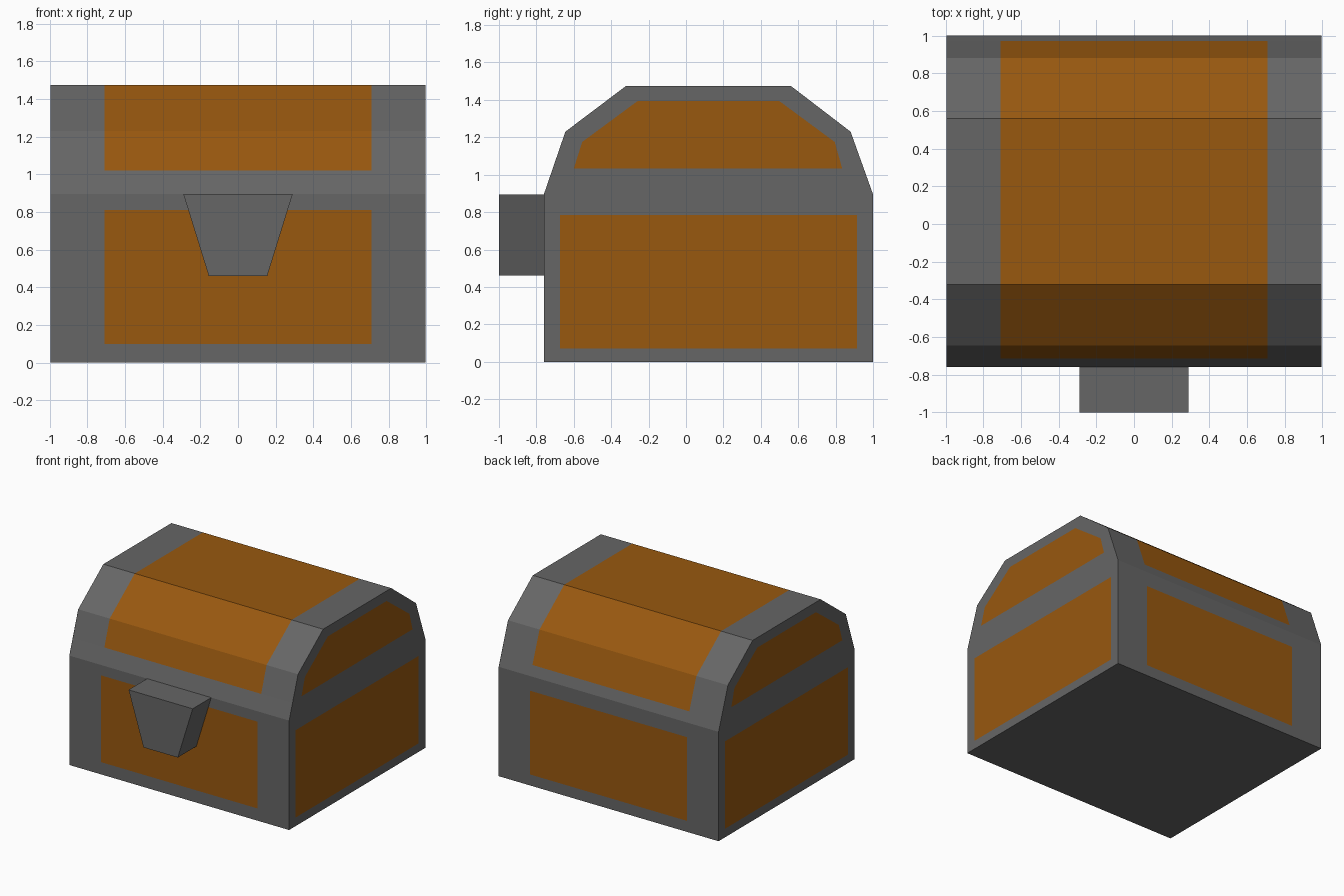
import bpy, bmesh

if "Cube" in bpy.data.objects:
    bpy.data.objects.remove(bpy.data.objects["Cube"])


def material(name, rgb):
    m = bpy.data.materials.new(name)
    m.diffuse_color = (*rgb, 1.0)
    m.use_nodes = True
    m.node_tree.nodes["Principled BSDF"].inputs["Base Color"].default_value = m.diffuse_color
    return m


MATS = [material("dark grey metal", (0.133, 0.133, 0.133)),
        material("brown wood", (0.314, 0.0976, 0.0048))]
W, PX = 0.995, 0.71              # half width of chest, half width of wood panels
FRONT, BACK, SEAM = -0.76, 1.0, 0.895


def finish(name, bm):
    bmesh.ops.remove_doubles(bm, verts=bm.verts, dist=1e-5)
    bmesh.ops.recalc_face_normals(bm, faces=bm.faces)
    me = bpy.data.meshes.new(name)
    bm.to_mesh(me)
    bm.free()
    for m in MATS:
        me.materials.append(m)
    ob = bpy.data.objects.new(name, me)
    bpy.context.collection.objects.link(ob)
    return ob


def face(bm, pts, mat=0):
    bm.faces.new([bm.verts.new(p) for p in pts]).material_index = mat


def framed(bm, outer, inner):
    """Metal frame around a flush wood panel with matching corner count."""
    n = len(outer)
    for i in range(n):
        j = (i + 1) % n
        face(bm, (outer[i], outer[j], inner[j], inner[i]))
    face(bm, inner, 1)


def rect(u0, u1, v0, v1):
    return [(u0, v0), (u1, v0), (u1, v1), (u0, v1)]


def on_x(x, pts):
    return [(x, u, v) for u, v in pts]


def on_y(y, pts):
    return [(u, y, v) for u, v in pts]


# Base: four framed walls and a floor
bm = bmesh.new()
for y, z0, z1 in ((FRONT, 0.10, 0.81), (BACK, 0.09, 0.775)):
    framed(bm, on_y(y, rect(-W, W, 0, SEAM)), on_y(y, rect(-PX, PX, z0, z1)))
for x in (-W, W):
    framed(bm, on_x(x, rect(FRONT, BACK, 0, SEAM)),
           on_x(x, rect(-0.675, 0.915, 0.07, 0.785)))
face(bm, [(x, y, 0) for x, y in rect(-W, W, FRONT, BACK)])
finish("chest_base", bm)

# Lid: faceted shell with a wide wood band, plus framed end panels
bm = bmesh.new()
profile = [(FRONT, SEAM), (-0.714, 1.02), (-0.645, 1.23), (-0.32, 1.475),
           (0.56, 1.475), (0.88, 1.23), (0.971, 0.975), (BACK, SEAM)]
columns = [-W, -PX, PX, W]
for r, (a, b) in enumerate(zip(profile, profile[1:])):
    for c, (x0, x1) in enumerate(zip(columns, columns[1:])):
        wood = c == 1 and 0 < r < len(profile) - 2
        face(bm, ((x0, *a), (x1, *a), (x1, *b), (x0, *b)), int(wood))
outline = [p for i, p in enumerate(profile) if i not in (1, 6)]
panel = [(-0.60, 1.033), (-0.555, 1.175), (-0.26, 1.393),
         (0.50, 1.393), (0.795, 1.175), (0.835, 1.033)]
for x in (-W, W):
    framed(bm, on_x(x, outline), on_x(x, panel))
finish("chest_lid", bm)

# Lock: tapered block on the front
bm = bmesh.new()
shape = [(-0.155, 0.46), (0.155, 0.46), (0.29, SEAM), (-0.29, SEAM)]
near, far = on_y(-1.0, shape), on_y(FRONT, shape)
face(bm, near)
face(bm, far)
for i in range(4):
    j = (i + 1) % 4
    face(bm, (near[i], near[j], far[j], far[i]))
finish("lock", bm)

# Open shells: make sure base and lid normals point outwards
for name in ("chest_base", "chest_lid"):
    me = bpy.data.objects[name].data
    bm = bmesh.new()
    bm.from_mesh(me)
    for f in bm.faces:
        d = f.calc_center_median()
        d.y -= 0.12
        d.z -= 0.7
        if f.normal.dot(d) < 0:
            f.normal_flip()
    bm.to_mesh(me)
    bm.free()
